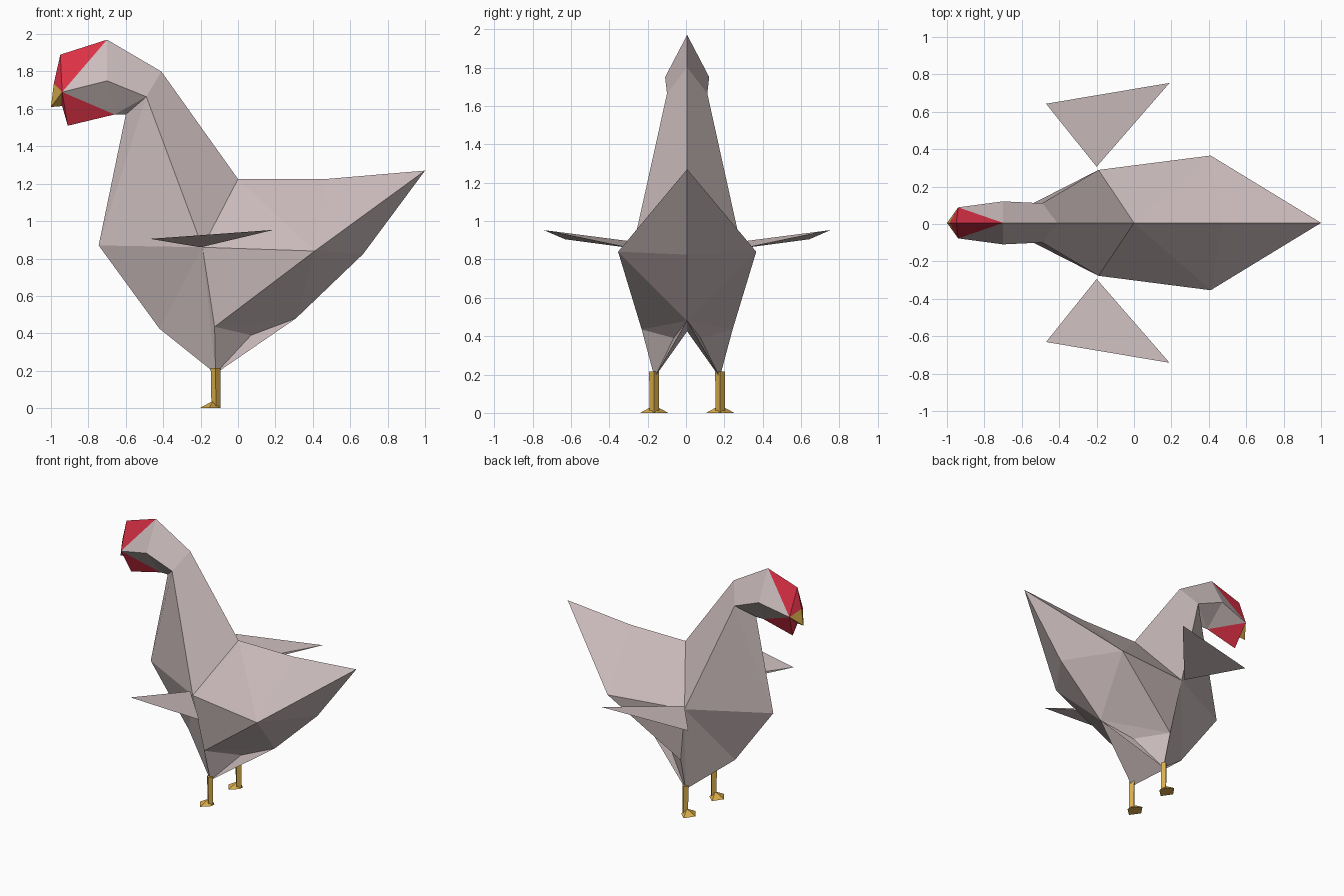
import bpy, bmesh

if "Cube" in bpy.data.objects:
    bpy.data.objects.remove(bpy.data.objects["Cube"], do_unlink=True)

Y0 = 0.006  # symmetry plane


def material(name, rgb):
    m = bpy.data.materials.new(name)
    m.use_nodes = True
    m.diffuse_color = (*rgb, 1)
    bsdf = next(n for n in m.node_tree.nodes if n.type == 'BSDF_PRINCIPLED')
    bsdf.inputs["Base Color"].default_value = (*rgb, 1)
    bsdf.inputs["Roughness"].default_value = 0.9
    return m


PLUMAGE = material("pale_plumage", (0.60, 0.50, 0.50))
RED = material("comb_red", (0.72, 0.03, 0.06))
GOLD = material("beak_gold", (0.70, 0.42, 0.07))


def build(name, points, groups, sides):
    """Mesh from named points; groups = [(material, faces)], sides = y signs."""
    bm = bmesh.new()
    for s in sides:
        v = {k: bm.verts.new((x, Y0 + s * y, z)) for k, (x, y, z) in points.items()}
        for i, (_, faces) in enumerate(groups):
            for f in faces:
                bm.faces.new([v[k] for k in f.split()]).material_index = i
    bmesh.ops.remove_doubles(bm, verts=bm.verts, dist=0.0005)
    bmesh.ops.recalc_face_normals(bm, faces=bm.faces)
    me = bpy.data.meshes.new(name)
    bm.to_mesh(me)
    bm.free()
    for m, _ in groups:
        me.materials.append(m)
    ob = bpy.data.objects.new(name, me)
    bpy.context.collection.objects.link(ob)
    return ob


# Body, neck and head: one half, mirrored and welded along the middle
body_points = {
    # middle line, from tail over the back and head, down the breast
    "tail": (1.0, 0, 1.27), "back": (0.47, 0, 1.225), "saddle": (0, 0, 1.225),
    "nape": (-0.41, 0, 1.80), "crown": (-0.70, 0, 1.97), "comb": (-0.95, 0, 1.89),
    "beak_top": (-0.985, 0, 1.735), "beak_tip": (-1.0, 0, 1.61),
    "beak_low": (-0.94, 0, 1.615), "wattle": (-0.91, 0, 1.51),
    "chin": (-0.66, 0, 1.57), "throat": (-0.60, 0, 1.57),
    "breast": (-0.745, 0, 0.87), "belly": (-0.42, 0, 0.425),
    "vent": (0.31, 0, 0.48), "rump": (0.67, 0, 0.825),
    # side points
    "face": (-0.94, 0.083, 1.69), "cheek": (-0.70, 0.115, 1.75),
    "neck": (-0.49, 0.105, 1.665), "shoulder": (-0.19, 0.283, 0.86),
    "hip": (0.41, 0.36, 0.84), "knee": (-0.125, 0.237, 0.435),
    "inner": (0.07, 0.07, 0.39), "ankle": (-0.12, 0.17, 0.185),
}
plumage_faces = [
    "tail back hip", "back saddle hip", "saddle shoulder hip",
    "saddle nape neck shoulder", "nape crown cheek neck", "crown face cheek",
    "chin face cheek", "chin cheek neck", "chin throat neck",
    "throat breast neck", "breast shoulder neck", "breast belly shoulder",
    "shoulder belly ankle", "shoulder ankle knee", "knee shoulder hip",
    "hip tail rump", "hip rump vent", "hip vent knee", "knee vent inner",
    "knee inner ankle", "ankle inner vent", "ankle vent belly",
]
red_faces = ["crown comb face", "comb beak_top face",
             "beak_low wattle face", "wattle chin face"]
beak_faces = ["beak_top beak_tip face", "beak_tip beak_low face"]
build("body", body_points,
      [(PLUMAGE, plumage_faces), (RED, red_faces), (GOLD, beak_faces)], (1, -1))

# Wing: thin wedge from the shoulder
wing_points = {
    "top": (-0.20, 0.30, 0.895), "low": (-0.20, 0.30, 0.86),
    "lead": (-0.47, 0.637, 0.905), "tip": (0.19, 0.748, 0.953),
}
wing_faces = ["top lead tip", "low tip lead", "top low lead", "top tip low"]

# Leg: four-sided shank
leg_points = {}
for tag, z, cx, r in (("u", 0.215, -0.12, 0.026), ("d", 0.0, -0.118, 0.024)):
    for i, (dx, dy) in enumerate(((-1, 0), (0, -1), (1, 0), (0, 1))):
        leg_points[f"{tag}{i}"] = (cx + dx * r, 0.172 + dy * r, z)
leg_faces = [f"u{i} u{(i + 1) % 4} d{(i + 1) % 4} d{i}" for i in range(4)]
leg_faces += ["u0 u1 u2 u3", "d3 d2 d1 d0"]

# Foot: flat-bottomed wedge with a front toe and two side toes
foot_points = {
    "peak": (-0.132, 0.172, 0.04), "toe": (-0.205, 0.172, 0),
    "out": (-0.155, 0.245, 0), "in": (-0.155, 0.099, 0),
    "heel_out": (-0.096, 0.19, 0), "heel_in": (-0.096, 0.154, 0),
}
foot_faces = ["peak toe out", "peak in toe", "peak out heel_out",
              "peak heel_in in", "peak heel_out heel_in",
              "toe in heel_in heel_out out"]

for side, s in (("left", 1), ("right", -1)):
    # facing -x, the +y limb lies on the far side of the front view
    where = "far" if s > 0 else "near"
    build(f"{where}_wing", wing_points, [(PLUMAGE, wing_faces)], (s,))
    build(f"{where}_leg", leg_points, [(GOLD, leg_faces)], (s,))
    build(f"{where}_foot", foot_points, [(GOLD, foot_faces)], (s,))
